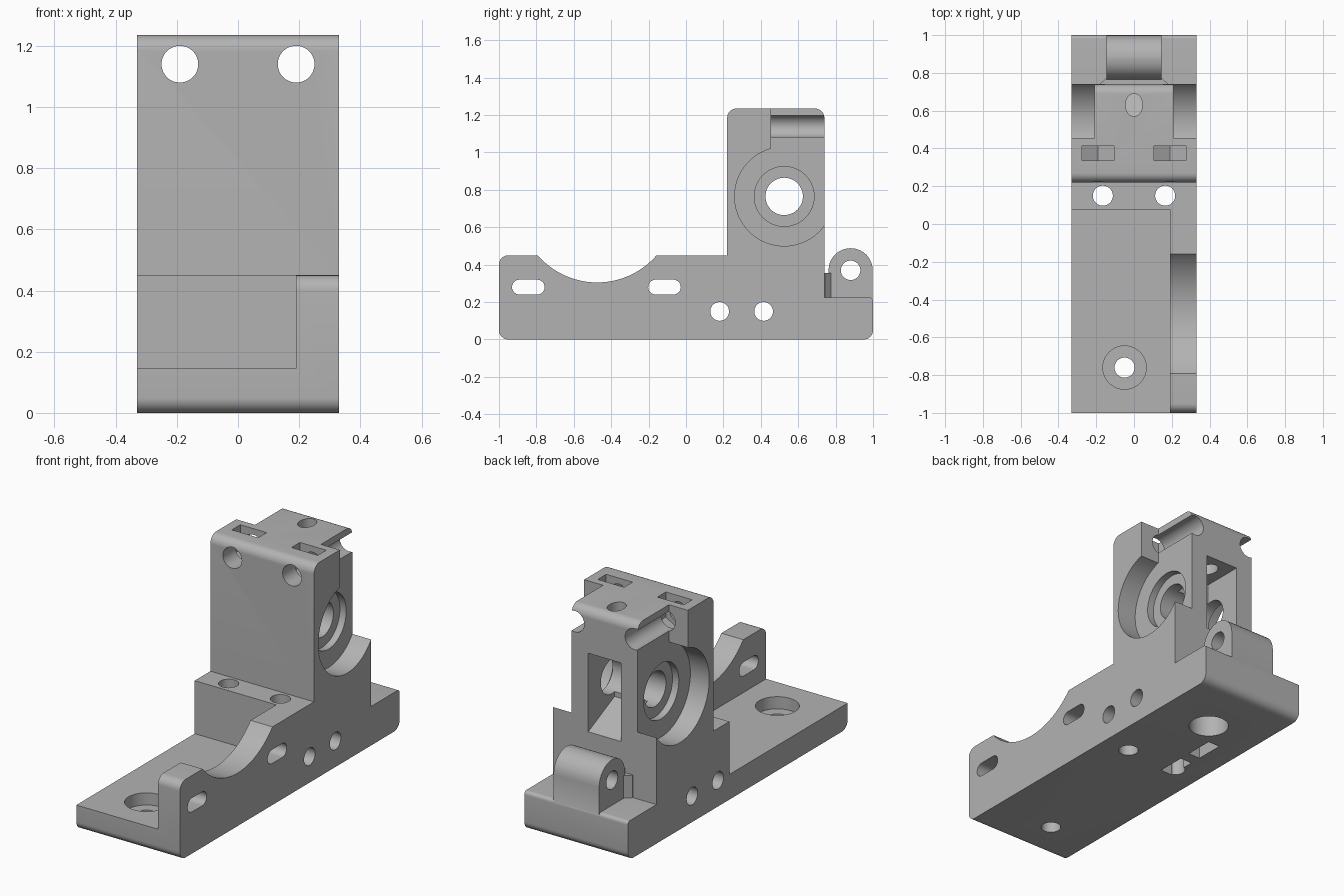
import bpy, bmesh, math
from mathutils import Vector

cube = bpy.data.objects.get("Cube")
if cube:
    bpy.data.objects.remove(cube, do_unlink=True)

grey = bpy.data.materials.new("plain grey")
grey.use_nodes = True
colour = (0.45, 0.45, 0.45, 1)
grey.diffuse_color = colour
grey.node_tree.nodes["Principled BSDF"].inputs["Base Color"].default_value = colour


def rounded(corners, steps=8):
    """Outline from (a, b, radius) corners, with the corners filleted."""
    out = []
    for i, (a, b, r) in enumerate(corners):
        p = Vector((a, b))
        if not r:
            out.append(p)
            continue
        u = (Vector(corners[i - 1][:2]) - p).normalized()
        v = (Vector(corners[(i + 1) % len(corners)][:2]) - p).normalized()
        half = u.angle(v) / 2
        centre = p + (u + v).normalized() * r / math.sin(half)
        start = p + u * r / math.tan(half) - centre
        end = p + v * r / math.tan(half) - centre
        sweep = start.angle_signed(end)
        for k in range(steps + 1):
            t = -sweep * k / steps
            out.append(centre + Vector((start.x * math.cos(t) - start.y * math.sin(t),
                                        start.x * math.sin(t) + start.y * math.cos(t))))
    return out


def circle(a, b, r, n=48, r2=None, turn=0):
    r2 = r2 or r
    return [(a + r * math.cos(turn + math.tau * k / n),
             b + r2 * math.sin(turn + math.tau * k / n)) for k in range(n)]


def rect(a0, a1, b0, b1, r=0):
    return rounded([(a0, b0, r), (a1, b0, r), (a1, b1, r), (a0, b1, r)])


def prism(name, axis, outline, lo, hi):
    """Extrude an outline along an axis; it lies in the other two axes in order."""
    place = {"x": lambda a, b, c: (c, a, b),
             "y": lambda a, b, c: (a, c, b),
             "z": lambda a, b, c: (a, b, c)}[axis]
    bm = bmesh.new()
    face = bm.faces.new([bm.verts.new(place(a, b, lo)) for a, b in outline])
    new = bmesh.ops.extrude_face_region(bm, geom=[face])["geom"]
    bmesh.ops.translate(bm, vec=place(0, 0, hi - lo),
                        verts=[g for g in new if isinstance(g, bmesh.types.BMVert)])
    bmesh.ops.recalc_face_normals(bm, faces=bm.faces)
    mesh = bpy.data.meshes.new(name)
    bm.to_mesh(mesh)
    bm.free()
    mesh.materials.append(grey)
    ob = bpy.data.objects.new(name, mesh)
    bpy.context.scene.collection.objects.link(ob)
    return ob


# Main block: base, step and tower in one side profile
W = 0.33
body = prism("bracket_body", "x", rounded([
    (-1, 0, .05), (1, 0, .05), (1, .225, .02), (.74, .225, 0), (.74, 1.235, .05),
    (.22, 1.235, .05), (.22, .45, 0), (-1, .45, .05)]), -W, W)


def combine(operation, axis, outline, lo, hi):
    tool = prism("tool", axis, outline, lo, hi)
    tool.hide_render = True
    mod = body.modifiers.new("shape", "BOOLEAN")
    mod.operation, mod.solver, mod.object = operation, "EXACT", tool
    bpy.context.view_layer.objects.active = body
    bpy.ops.object.modifier_apply(modifier=mod.name)
    bpy.data.objects.remove(tool, do_unlink=True)


def cut(*args):
    combine("DIFFERENCE", *args)


# Hinge lug and the web joining it to the tower
combine("UNION", "x", rounded([(.762, .1, 0), (.998, .1, 0), (.998, .488, .117), (.762, .488, .117)]),
        -.145, .145)
combine("UNION", "z", [(-.18, .73), (.18, .73), (.18, .742), (.145, .775), (-.145, .775), (-.18, .742)],
        .1, .355)
cut("x", circle(.88, .37, .052), -.5, .5)

# Low floor beside the side wall, and the scooped wall top
cut("z", rect(-.5, .19, -1.2, .077), .145, .8)
cut("x", circle(-.475, .725, .42, 96), .1, .5)
for y in (-.843, -.115):
    cut("x", rect(y - .087, y + .087, .24, .32, .0399), .1, .5)

# Counterbored screw hole in the floor
cut("z", circle(-.05, -.76, .115), .075, .3)
cut("z", circle(-.05, -.76, .053), -.1, .3)

# Step screws, cross bolts and their nut slots from below
for x in (-.165, .165):
    cut("z", circle(x, .15, .053), -.1, .46)
for y in (.18, .415):
    cut("x", circle(y, .15, .05), -.5, .5)
    cut("x", [(y - .083, -.1), (y + .083, -.1), (y + .083, .198), (y, .246), (y - .083, .198)],
        -.185, -.11)

# Bearing pockets on both sides of the tower
for s in (-1, 1):
    for outline, depth in ((circle(.525, .765, .265, 72), .21),
                           (rect(.455, .9, .765, 1.4), .21),
                           (circle(.525, .765, .16), .17)):
        lo, hi = sorted((s * depth, s * .5))
        cut("x", outline, lo, hi)
    # Upper bolt holes with nut slots from the top
    x = s * .19
    cut("y", circle(x, 1.14, .06), 0, 1)
    cut("y", [(x - .084, 1.4), (x - .084, 1.09), (x, 1.042), (x + .084, 1.09), (x + .084, 1.4)],
        .335, .412)

# Shaft bore, gear window, feed hole and bottom socket
cut("x", circle(.525, .765, .1), -.5, .5)
cut("x", [(.8, .5), (.8, .98), (.5, .98), (.5, .64)], -.105, .105)
cut("z", circle(0, .63, .045, 32, .06), .9, 1.4)
cut("z", circle(0, .63, .107), -.1, .3)

bpy.ops.object.select_all(action="DESELECT")
body.select_set(True)
bpy.context.view_layer.objects.active = body
bpy.ops.object.shade_smooth_by_angle(angle=math.radians(30))
